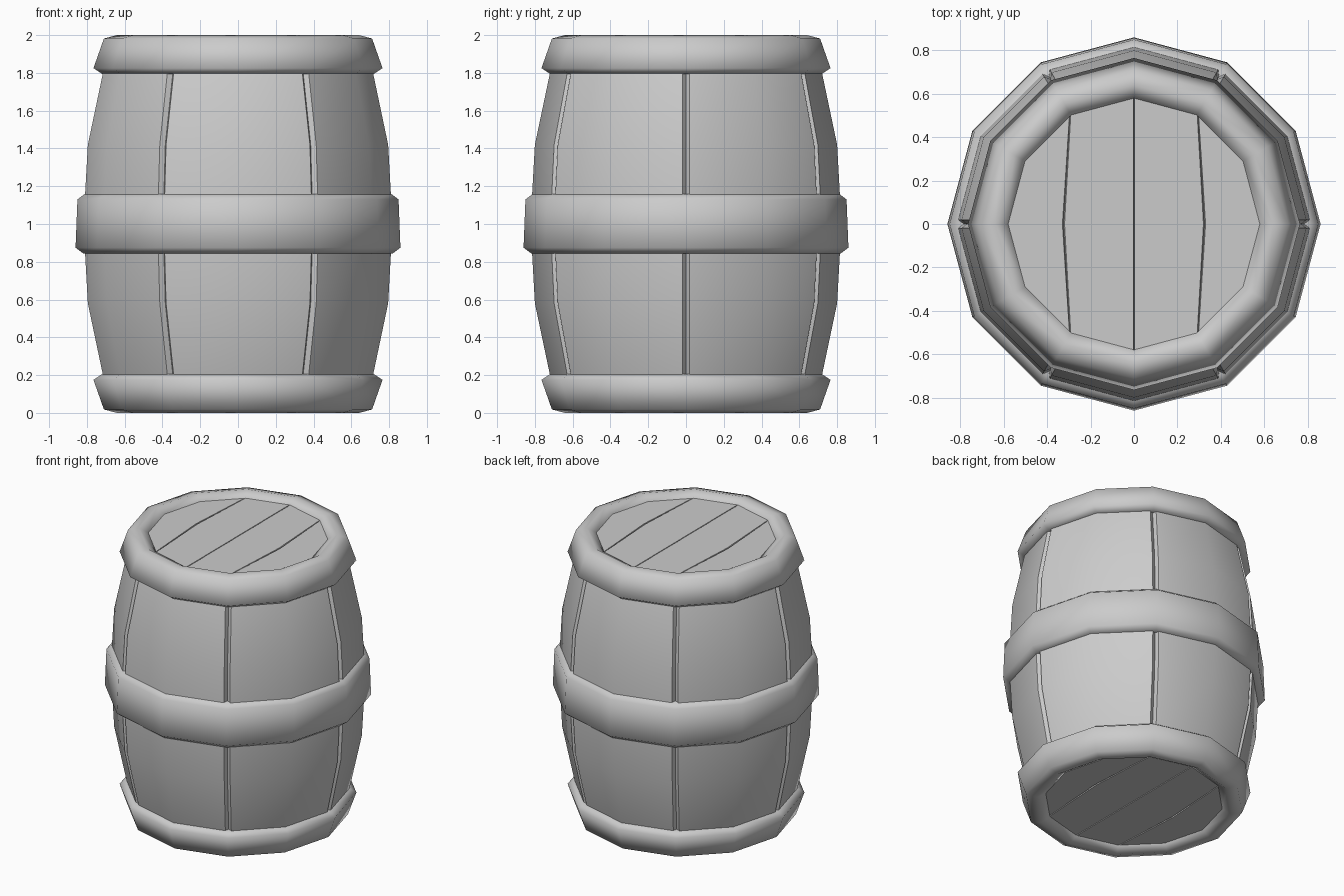
import bpy, bmesh
from math import sin, cos, pi, radians

cube = bpy.data.objects.get("Cube")
if cube:
    bpy.data.objects.remove(cube, do_unlink=True)

grey = bpy.data.materials.new("plain grey")
grey.use_nodes = True
colour = (0.6, 0.6, 0.6, 1)
grey.diffuse_color = colour
grey.node_tree.nodes["Principled BSDF"].inputs["Base Color"].default_value = colour

SIDES = 12


def corner(r, i):
    a = 2 * pi * i / SIDES
    return r * cos(a), r * sin(a)


def finish(name, bm, angle):
    bmesh.ops.recalc_face_normals(bm, faces=bm.faces)
    mesh = bpy.data.meshes.new(name)
    bm.to_mesh(mesh)
    bm.free()
    mesh.materials.append(grey)
    obj = bpy.data.objects.new(name, mesh)
    bpy.context.collection.objects.link(obj)
    bpy.ops.object.select_all(action="DESELECT")
    obj.select_set(True)
    bpy.context.view_layer.objects.active = obj
    bpy.ops.object.shade_smooth_by_angle(angle=radians(angle))
    return obj


def loft(name, profile, ring, angle, closed):
    """Skin a stack of rings, one for each (radius, height)."""
    bm = bmesh.new()
    rings = [[bm.verts.new((x, y, z)) for x, y in ring(r)] for r, z in profile]
    pairs = list(zip(rings, rings[1:]))
    if closed:
        pairs.append((rings[-1], rings[0]))
    for low, high in pairs:
        n = len(low)
        for i in range(n):
            j = (i + 1) % n
            bm.faces.new((low[i], low[j], high[j], high[i]))
    return finish(name, bm, angle)


def plain_ring(r):
    return [corner(r, i) for i in range(SIDES)]


def stave_ring(r, width=0.02, depth=0.03):
    """Twelve-sided ring with a V groove at every second corner."""
    points = []
    for i in range(SIDES):
        here = corner(r, i)
        if i % 2:
            points.append(here)
            continue
        before, after = [
            tuple(h + (n - h) * width / (r * 0.52) for h, n in zip(here, corner(r, i + s)))
            for s in (-1, 1)]
        points += [before, corner(r - depth, i), after]
    return points


# Bulging staves
half = [(0.67, 0.06), (0.72, 0.2), (0.80, 0.58), (0.815, 0.85)]
staves = half + [(0.82, 1.0)] + [(r, 2 - z) for r, z in reversed(half)]
loft("staves", staves, stave_ring, 50, False)

# Middle hoop
hoop = [(0.78, 0.845), (0.82, 0.845), (0.86, 0.875), (0.85, 1.13), (0.81, 1.16), (0.78, 1.16)]
loft("middle_hoop", hoop, plain_ring, 80, True)

# End rims, top and bottom
rim = [(0.66, 1.795), (0.72, 1.795), (0.765, 1.825), (0.71, 1.982),
       (0.64, 2.0), (0.58, 1.965), (0.58, 1.93)]


def lid(name, z, up):
    """Four bowed planks with narrow grooves between them."""
    bm = bmesh.new()
    rim_v = [bm.verts.new((*corner(0.59, i), z)) for i in range(SIDES)]
    left, right = [bm.verts.new((x, 0, z)) for x in (-0.325, 0.325)]
    planks = [rim_v[4:9] + [left],
              [rim_v[3], rim_v[4], left, rim_v[8], rim_v[9]],
              [rim_v[2], rim_v[3], rim_v[9], rim_v[10], right],
              rim_v[10:] + rim_v[:3] + [right]]
    for plank in planks:
        bm.faces.new(plank if up else plank[::-1])
    bm.normal_update()
    bmesh.ops.inset_individual(bm, faces=bm.faces[:], thickness=0.005, depth=0.015)
    finish(name, bm, 30)


for name, up in (("top", True), ("bottom", False)):
    profile = [(r, z if up else 2 - z) for r, z in rim]
    loft(name + "_rim", profile, plain_ring, 80, True)
    lid(name + "_lid", 1.95 if up else 0.05, up)
